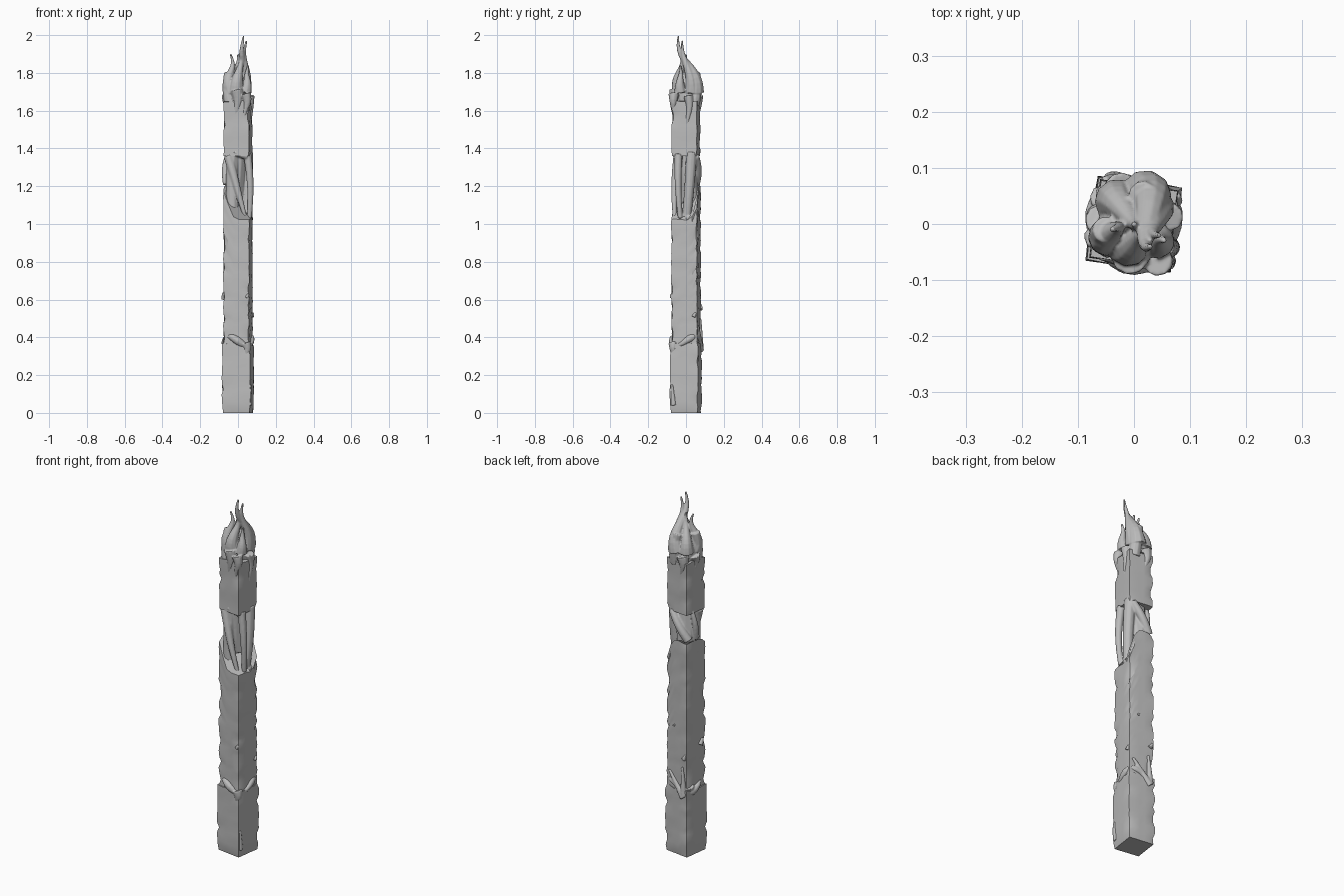
import bpy
import bmesh
import math
import random
from mathutils import Matrix, Vector

random.seed(7)
if "Cube" in bpy.data.objects:
    bpy.data.objects.remove(bpy.data.objects["Cube"], do_unlink=True)

stone = bpy.data.materials.new("plain grey stone")
stone.use_nodes = True
grey = (0.5, 0.5, 0.5, 1)
stone.diffuse_color = grey
stone.node_tree.nodes["Principled BSDF"].inputs["Base Color"].default_value = grey

TURN = Matrix.Rotation(math.radians(-8), 4, 'Z')
HALF = 0.07
SIDE_STEPS = 5


def activate(obj):
    bpy.context.collection.objects.link(obj)
    bpy.ops.object.select_all(action='DESELECT')
    obj.select_set(True)
    bpy.context.view_layer.objects.active = obj


def square_ring(half):
    """Points around a square, each flagged when it is a corner."""
    corner = Vector((half, half, 0))
    quarter = Matrix.Rotation(math.pi / 2, 4, 'Z')
    ring = []
    for side in range(4):
        following = quarter @ corner
        for step in range(SIDE_STEPS):
            ring.append((corner.lerp(following, step / SIDE_STEPS), step == 0))
        corner = following
    return ring


def stone_block(name, bottom, top, half, break_rule=None, foot=1.0):
    """A worn square block with chipped corners and an optional broken top."""
    bm = bmesh.new()
    rows = round((top - bottom) / 0.032)
    rings = []
    for row in range(rows + 1):
        t = row / rows
        size = half * (foot if row == 0 else 1) + random.uniform(-0.001, 0.001)
        ring = []
        for p, is_corner in square_ring(size):
            wear = random.uniform(0, 0.0015)
            if is_corner:
                wear = random.choice((0.001, 0.002, 0.003, 0.009))
            p = TURN @ (p * (1 - wear / half))
            height = (break_rule(p) if break_rule else top) - bottom
            jitter = random.uniform(-0.006, 0.006) if row > 0 else 0
            p.z = bottom + height * t + jitter
            ring.append(bm.verts.new(p))
        rings.append(ring)
    for low, high in zip(rings, rings[1:]):
        for i in range(len(low)):
            bm.faces.new((low[i - 1], low[i], high[i], high[i - 1]))
    bm.faces.new(list(reversed(rings[0])))
    bm.faces.new(rings[-1])
    mesh = bpy.data.meshes.new(name)
    bm.to_mesh(mesh)
    bm.free()
    mesh.materials.append(stone)
    activate(bpy.data.objects.new(name, mesh))
    bpy.ops.object.shade_smooth_by_angle(angle=math.radians(28))


def path(rule, steps=8):
    """Sample a rule that gives a centre and a radius for t from 0 to 1."""
    return [rule(step / steps) for step in range(steps + 1)]


def limb(start, end, thick, thin, bow=0.0):
    """A tapering strand that bows away from the pillar's axis."""
    a, b = Vector(start), Vector(end)
    middle = (a + b) / 2
    outward = Vector((middle.x, middle.y, 0)).normalized()
    return path(lambda t: (a.lerp(b, t) + outward * bow * math.sin(math.pi * t),
                           thick + (thin - thick) * t))


def lick(root, tip, thick, swirl):
    """A flame tongue that rises from the crown, swirls and comes to a point."""
    a, b = Vector((*root, 1.7)), Vector(tip)
    outward = Vector((*root, 0)).normalized()

    def rule(t):
        wave = outward * math.sin(math.tau * t) * swirl
        return a.lerp(b, t) + wave, thick * (1 - t) ** 1.3 + 0.005
    return path(rule, 12)


def on_face(side, across, z, depth=0.0):
    """A point on one pillar face: 0 front, 1 right-hand, 2 back, 3 left-hand."""
    turn = TURN @ Matrix.Rotation(side * math.pi / 2, 4, 'Z')
    return turn @ Vector((across, -HALF + depth, z))


def drip(side, across, top, length, thick):
    """A runnel hanging down one face."""
    a = on_face(side, across, top, thick / 2)

    def rule(t):
        sway = on_face(side, across + 0.008 * math.sin(5 * t), top) - on_face(side, across, top)
        return a + sway - Vector((0, 0, length * t)), thick * (1 - t) + 0.006
    return path(rule)


def knob(side, across, z, thick):
    """A lump stuck to one face."""
    return limb(on_face(side, across, z - thick), on_face(side, across + thick, z + thick),
                thick, thick / 2)


def melted(name, strands, voxel=0.004):
    """Fuse tapered strands into one smooth mass."""
    curve = bpy.data.curves.new(name, 'CURVE')
    curve.dimensions = '3D'
    curve.bevel_depth = 1
    curve.bevel_resolution = 3
    curve.use_fill_caps = True
    for strand in strands:
        spline = curve.splines.new('POLY')
        spline.points.add(len(strand) - 1)
        for point, (centre, radius) in zip(spline.points, strand):
            point.co = (*centre, 1)
            point.radius = radius
    curve.materials.append(stone)
    activate(bpy.data.objects.new(name, curve))
    bpy.ops.object.convert(target='MESH')
    obj = bpy.context.object
    fuse = obj.modifiers.new("fuse", 'REMESH')
    fuse.mode = 'VOXEL'
    fuse.voxel_size = voxel
    fuse.use_smooth_shade = True
    soften = obj.modifiers.new("soften", 'SMOOTH')
    soften.iterations = 4


def broken_top(p):
    # the front and right-hand corner breaks away lower than the rest
    return 1.2 - 0.18 * min(1, max(0, (p.x - p.y + 0.03) / 0.08))


def collar(t):
    # a wavy band once round the pillar
    a = math.tau * t
    centre = Vector((math.cos(a), math.sin(a), 0)) * HALF
    centre.z = 0.38 + 0.025 * math.sin(2 * a)
    return centre, 0.017 + 0.005 * math.sin(3 * a)


def crown(t):
    # the swollen root of the flame
    return Vector((-0.005, 0.01 * t, 1.6 + 0.23 * t)), 0.045 + 0.03 * math.sin(math.pi * t) - 0.035 * t


# Stacked stone pillar
stone_block("base_block", 0, 0.37, 0.077, foot=0.92)
stone_block("main_shaft", 0.34, 1.2, 0.071, broken_top)
stone_block("upper_block", 1.36, 1.65, 0.069)

# Melted collar over the base block
melted("base_collar", [
    path(collar, 24),
    drip(0, 0.05, 0.37, 0.1, 0.022),
    drip(3, -0.04, 0.39, 0.09, 0.02),
    limb(on_face(2, 0.05, 0.33), on_face(2, -0.05, 0.46), 0.02, 0.008),
    limb(on_face(2, 0.05, 0.34), on_face(2, 0.04, 0.5), 0.018, 0.007),
])

# Melted neck: solid core at the back, open strands at the front corner
melted("neck_strands", [
    limb((-0.02, 0.02, 1.12), (0, 0, 1.4), 0.05, 0.05),
    limb((-0.03, -0.03, 0.98), (-0.03, -0.03, 1.38), 0.036, 0.032),
    limb((-0.05, -0.04, 1.36), (0.04, -0.06, 1.03), 0.027, 0.01, 0.01),
    limb((0.05, -0.04, 1.37), (0.06, -0.03, 1.03), 0.022, 0.013, 0.012),
    limb((0.05, 0.03, 1.38), (0.04, 0, 1), 0.03, 0.024, 0.008),
    limb((-0.05, 0.05, 1.21), (0.05, 0.05, 1.36), 0.024, 0.02, 0.012),
    limb((-0.06, 0, 1.21), (-0.05, 0.03, 1.39), 0.02, 0.01, 0.015),
    limb((-0.02, -0.05, 1.38), (0.05, -0.05, 1.36), 0.02, 0.02),
    limb((0.06, 0, 1.03), (0.06, 0.05, 1.04), 0.016, 0.012),
])

# Flame: swollen root, licks above and drips below
melted("flame_crown", [
    path(crown),
    limb((-0.04, -0.03, 1.63), (-0.05, -0.01, 1.8), 0.032, 0.024, 0.01),
    limb((0.035, 0.04, 1.63), (0.015, 0.05, 1.8), 0.033, 0.026, 0.01),
    lick((0.02, 0.05), (0.03, -0.04, 1.995), 0.042, 0.02),
    lick((0.03, 0.03), (0.045, -0.02, 1.97), 0.035, 0.012),
    lick((-0.03, 0.04), (0, 0, 1.9), 0.036, 0.012),
    lick((-0.04, -0.02), (-0.04, -0.01, 1.9), 0.034, 0.014),
    lick((-0.01, -0.03), (0.02, -0.03, 1.91), 0.04, 0.012),
    lick((0.04, -0.03), (0.055, -0.03, 1.84), 0.028, 0.005),
    drip(0, 0, 1.71, 0.17, 0.03),
    drip(0, 0.05, 1.69, 0.13, 0.022),
    drip(1, 0.02, 1.68, 0.18, 0.02),
    drip(2, 0.03, 1.68, 0.13, 0.026),
    drip(3, 0, 1.68, 0.1, 0.025),
], voxel=0.0035)

# Small knobs along the shaft
melted("shaft_knobs", [
    knob(3, 0.03, 0.62, 0.017),
    knob(0, 0.055, 0.62, 0.011),
    knob(2, 0.05, 0.56, 0.014),
    knob(2, -0.02, 0.72, 0.008),
    knob(1, 0.05, 0.52, 0.012),
])

# Raised root at the foot of the front corner
melted("foot_root", [limb((0.06, -0.065, 0.04), (0.065, -0.075, 0.15), 0.016, 0.007)])
